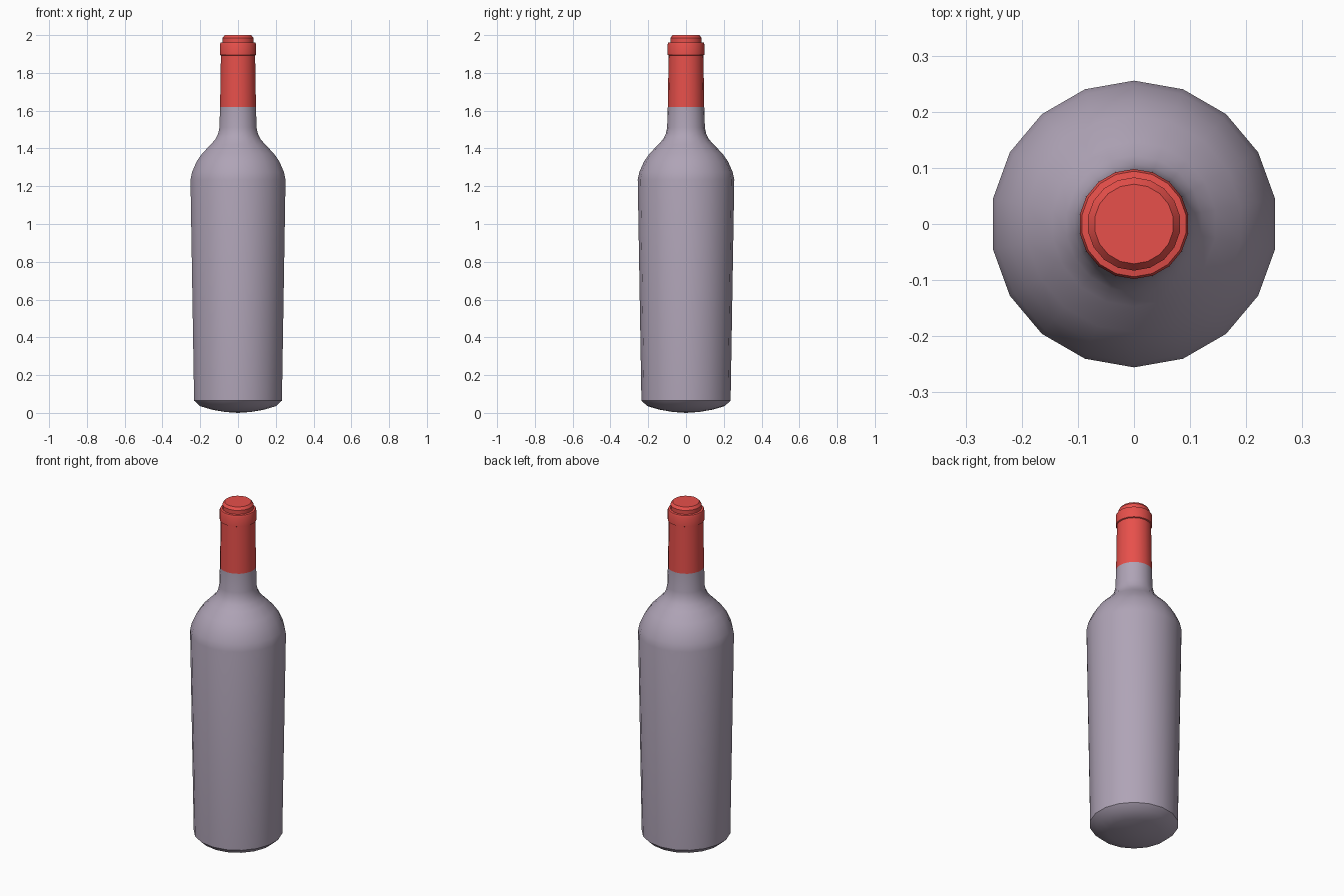
import bpy, bmesh, math

if "Cube" in bpy.data.objects:
    bpy.data.objects.remove(bpy.data.objects["Cube"])

SIDES = 18


def lathe(name, profile, material=None, angle=35):
    """Revolve an (radius, z) profile; zero radius closes to a single point."""
    bm = bmesh.new()
    rings = []
    for r, z in profile:
        if r == 0:
            rings.append([bm.verts.new((0, 0, z))] * SIDES)
        else:
            rings.append([bm.verts.new((r * math.cos(a), r * math.sin(a), z))
                          for a in (math.pi / 2 + 2 * math.pi * i / SIDES for i in range(SIDES))])
    for low, high in zip(rings, rings[1:]):
        for i in range(SIDES):
            j = (i + 1) % SIDES
            corners = list(dict.fromkeys((low[i], low[j], high[j], high[i])))
            bm.faces.new(corners)
    bmesh.ops.recalc_face_normals(bm, faces=bm.faces)
    mesh = bpy.data.meshes.new(name)
    bm.to_mesh(mesh)
    bm.free()
    obj = bpy.data.objects.new(name, mesh)
    bpy.context.collection.objects.link(obj)
    if material:
        mesh.materials.append(material)
    bpy.ops.object.select_all(action='DESELECT')
    obj.select_set(True)
    bpy.context.view_layer.objects.active = obj
    bpy.ops.object.shade_smooth_by_angle(angle=math.radians(angle))
    return obj


red = bpy.data.materials.new("red_foil")
red.diffuse_color = (0.8, 0.08, 0.07, 1)
red.use_nodes = True
red.node_tree.nodes["Principled BSDF"].inputs["Base Color"].default_value = red.diffuse_color
glass = bpy.data.materials.new("tinted_glass")
glass.diffuse_color = (0.43, 0.37, 0.47, 1)
glass.use_nodes = True
glass.node_tree.nodes["Principled BSDF"].inputs["Base Color"].default_value = glass.diffuse_color

# Glass bottle: domed base, tapered body, shoulder and neck
lathe("bottle_glass", [
    (0, 0), (0.07, 0.005), (0.14, 0.017), (0.205, 0.036), (0.236, 0.065),
    (0.2555, 1.235), (0.247, 1.275), (0.223, 1.33), (0.193, 1.373),
    (0.147, 1.42), (0.122, 1.448), (0.107, 1.477), (0.1, 1.51), (0.0965, 1.62),
], glass)

# Foil capsule with raised collar and stepped lip
lathe("foil_capsule", [
    (0.0965, 1.62), (0.092, 1.893), (0.098, 1.896), (0.098, 1.95),
    (0.094, 1.96), (0.083, 1.962), (0.083, 1.985), (0.071, 2.0), (0, 2.0),
], red)
